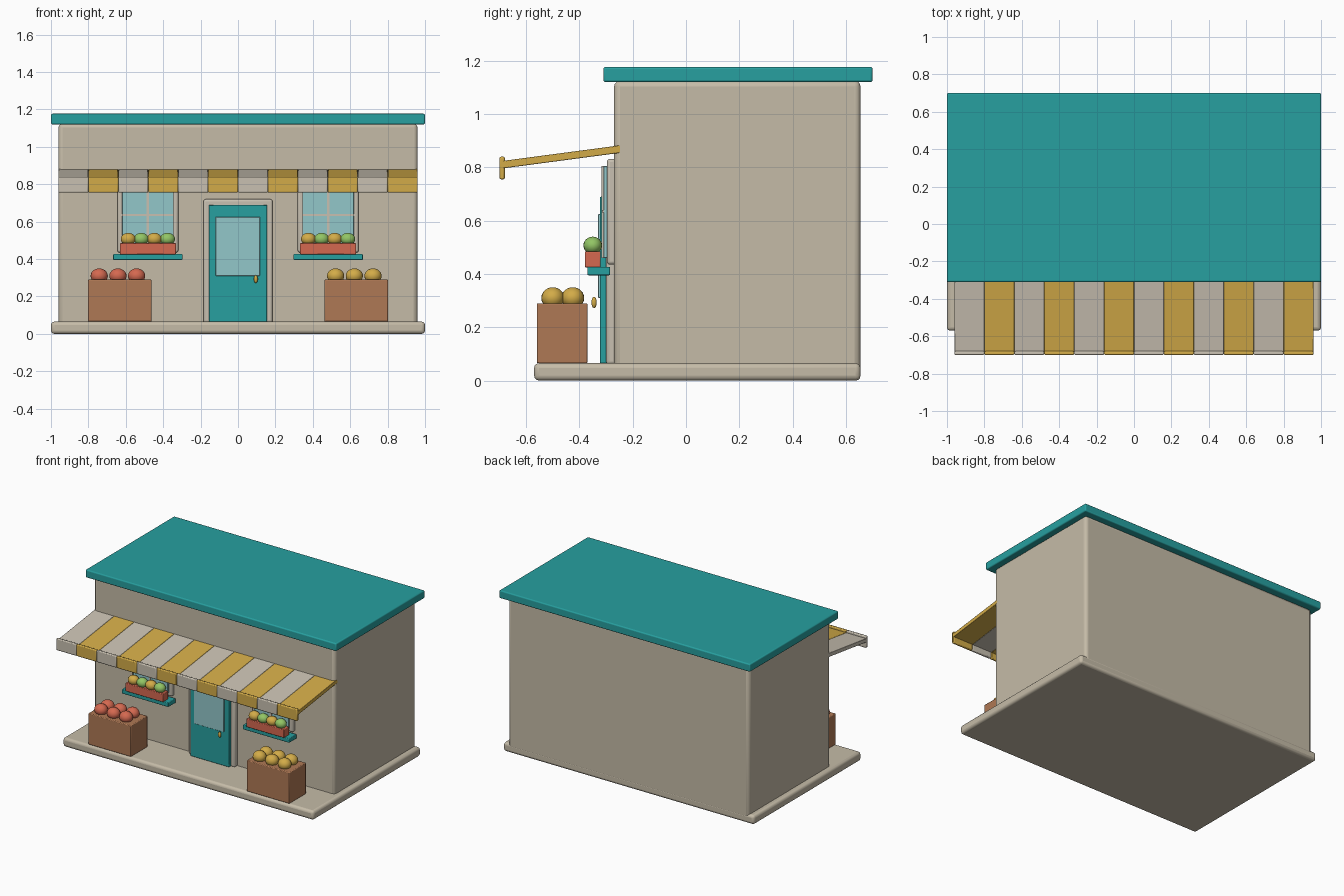
import bpy
from math import atan2, hypot
from mathutils import Vector

cube = bpy.data.objects.get("Cube")
if cube:
    bpy.data.objects.remove(cube, do_unlink=True)


def material(name, rgb):
    m = bpy.data.materials.new(name)
    m.use_nodes = True
    m.diffuse_color = (*rgb, 1)
    m.node_tree.nodes["Principled BSDF"].inputs["Base Color"].default_value = (*rgb, 1)
    return m


CREAM = material("cream_plaster", (0.56, 0.50, 0.39))
TRIM = material("pale_trim", (0.58, 0.53, 0.44))
TEAL = material("teal_paint", (0.02, 0.35, 0.35))
GOLD = material("golden_yellow", (0.65, 0.41, 0.065))
RED = material("tomato_red", (0.66, 0.14, 0.08))
GREEN = material("apple_green", (0.29, 0.56, 0.13))
WOOD = material("brown_wood", (0.43, 0.19, 0.09))
GLASS = material("pale_glass", (0.29, 0.57, 0.59))


def finish(name, mat):
    ob = bpy.context.object
    ob.name = ob.data.name = name
    ob.data.materials.append(mat)
    return ob


def box(name, mat, x, y, z, bevel=0.0, segments=3):
    """Box from (min, max) ranges with rounded edges."""
    lo, hi = Vector((x[0], y[0], z[0])), Vector((x[1], y[1], z[1]))
    bpy.ops.mesh.primitive_cube_add(size=1, location=(lo + hi) / 2)
    ob = finish(name, mat)
    for v in ob.data.vertices:
        v.co = v.co * (hi - lo)
    if bevel:
        mod = ob.modifiers.new("rounded_edges", "BEVEL")
        mod.width, mod.segments = bevel, segments
        bpy.ops.object.shade_smooth_by_angle()
    return ob


def ball(name, mat, loc, radii):
    bpy.ops.mesh.primitive_uv_sphere_add(segments=20, ring_count=12, radius=1, location=loc)
    ob = finish(name, mat)
    for v in ob.data.vertices:
        v.co = v.co * Vector(radii)
    bpy.ops.object.shade_smooth()
    return ob


# Building shell
box("base_slab", CREAM, (-1, 1), (-0.57, 0.655), (0, 0.065), 0.018)
box("walls", CREAM, (-0.96, 0.96), (-0.27, 0.655), (0.03, 1.125), 0.022)
box("roof", TEAL, (-1, 1), (-0.31, 0.70), (1.12, 1.177), 0.008)

# Striped awning with a hanging valance
STRIPES, WIDTH = 12, 0.16
back, front = Vector((0, -0.237, 0.87)), Vector((0, -0.69, 0.81))
run = back - front
for i in range(STRIPES):
    x0 = -0.96 + i * WIDTH
    mat = GOLD if i % 2 else TRIM
    half = run.length / 2
    slope = box(f"awning_stripe_{i + 1}", mat, (x0, x0 + WIDTH), (-half, half), (-0.014, 0.014), 0.003, 2)
    mid = (back + front) / 2
    slope.location = (x0 + WIDTH / 2, mid.y, mid.z)
    slope.rotation_euler.x = atan2(run.z, hypot(run.x, run.y))
    box(f"awning_valance_{i + 1}", mat, (x0, x0 + WIDTH), (-0.70, -0.68), (0.755, 0.84), 0.006, 2)

# Door
box("door_frame", TRIM, (-0.185, 0.185), (-0.30, -0.262), (0.06, 0.72), 0.012)
box("door", TEAL, (-0.155, 0.155), (-0.323, -0.295), (0.065, 0.69), 0.004, 2)
box("door_glass", GLASS, (-0.12, 0.117), (-0.33, -0.32), (0.31, 0.625), 0.002, 1)
ball("door_knob", GOLD, (0.095, -0.345, 0.293), (0.011, 0.01, 0.021))

# Windows with planter boxes and produce crates on both sides
for side, s in (("right", -1), ("left", 1)):
    cx = s * 0.482
    box(f"{side}_window_frame", TRIM, (cx - 0.163, cx + 0.163), (-0.297, -0.26), (0.435, 0.832), 0.012)
    box(f"{side}_window_glass", GLASS, (cx - 0.138, cx + 0.138), (-0.31, -0.29), (0.46, 0.805), 0.002, 1)
    box(f"{side}_window_upright", TRIM, (cx - 0.007, cx + 0.007), (-0.317, -0.305), (0.46, 0.805))
    box(f"{side}_window_crossbar", TRIM, (cx - 0.138, cx + 0.138), (-0.316, -0.305), (0.631, 0.64))
    box(f"{side}_window_sill", TEAL, (cx - 0.185, cx + 0.185), (-0.37, -0.285), (0.395, 0.427), 0.004, 2)
    box(f"{side}_planter", RED, (cx - 0.15, cx + 0.15), (-0.38, -0.32), (0.425, 0.485), 0.004, 2)
    for i in range(4):
        ball(f"{side}_planter_fruit_{i + 1}", GREEN if i % 2 else GOLD,
             (cx - 0.105 + i * 0.07, -0.35, 0.507), (0.04, 0.035, 0.033))

    cx = s * 0.632
    box(f"{side}_crate", WOOD, (cx - 0.17, cx + 0.17), (-0.56, -0.37), (0.065, 0.29), 0.005, 2)
    produce = RED if s < 0 else GOLD
    for col in range(3):
        for row in range(2):
            ball(f"{side}_crate_fruit_{col * 2 + row + 1}", produce,
                 (cx - 0.11 + col * 0.1, -0.5 + row * 0.075, 0.31), (0.046, 0.043, 0.04))
